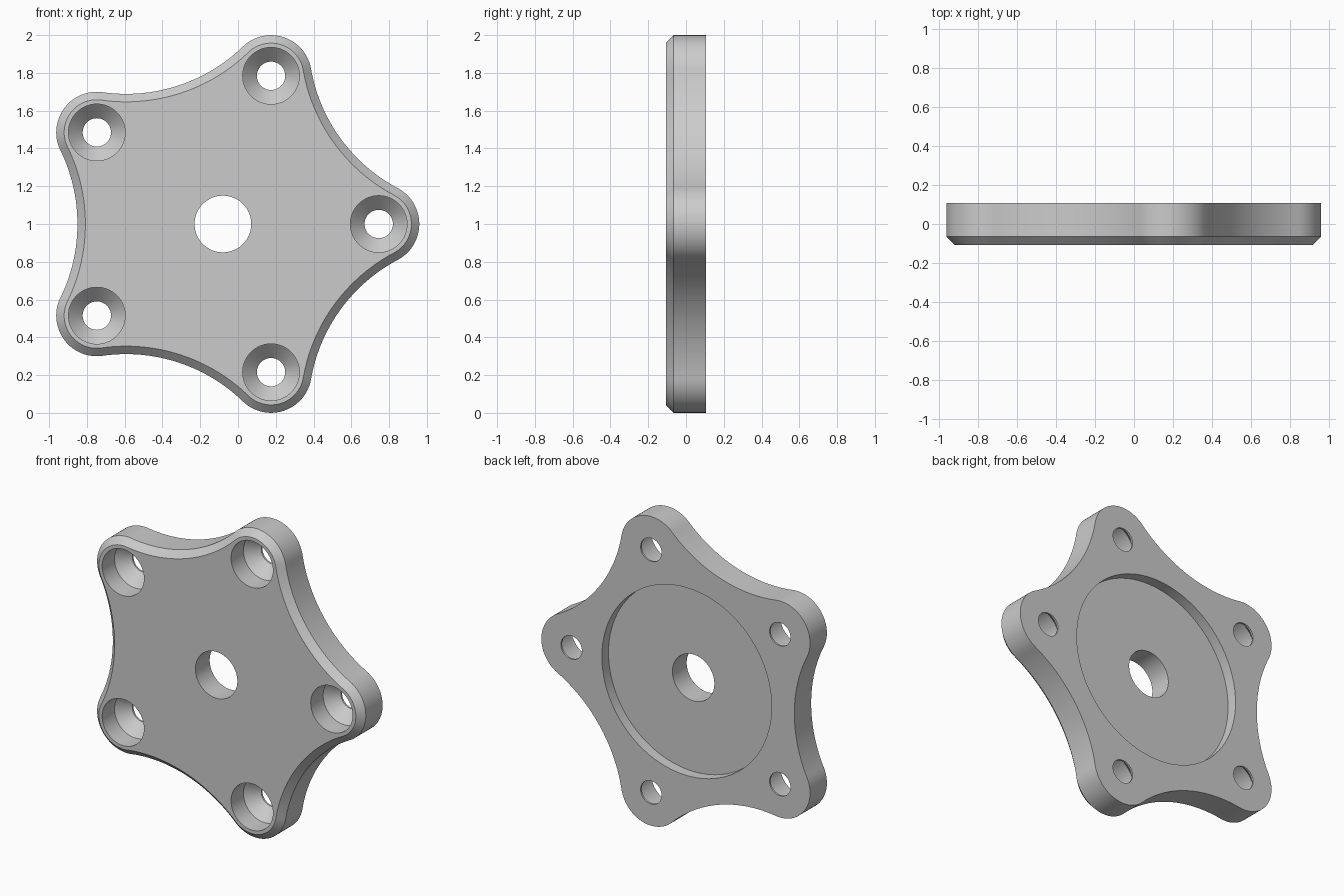
import bpy, bmesh, math
from mathutils import Matrix, Vector

cube = bpy.data.objects.get("Cube")
if cube:
    bpy.data.objects.remove(cube, do_unlink=True)

LOBES = 5
HUB_X, HUB_Z = -0.08, 1.0
HALF = 0.107                       # half of the plate thickness
BOLT_R, LOBE_R = 0.825, 0.215      # bolt circle, rounded tip
SCOOP_D, SCOOP_R = 1.66, 0.89      # concave side arcs
CHAMFER = 0.042

grey = bpy.data.materials.new("plain grey")
grey.use_nodes = True
colour = (0.6, 0.6, 0.6, 1)
grey.diffuse_color = colour
grey.node_tree.nodes["Principled BSDF"].inputs["Base Color"].default_value = colour


def outline(inset):
    """Star outline: convex tip arcs tangent to concave side arcs."""
    step = math.pi / LOBES
    tip = Vector((BOLT_R, 0))
    scoop = Vector((math.cos(step), math.sin(step))) * SCOOP_D
    reach = scoop - tip
    a = math.atan2(reach.y, reach.x)
    sweep = a + math.pi - (step + math.pi)
    points = []
    for i in range(LOBES):
        turn = Matrix.Rotation(2 * step * i, 2)
        for k in range(25):
            t = -a + 2 * a * k / 24
            points.append(turn @ (tip + (LOBE_R - inset) * Vector((math.cos(t), math.sin(t)))))
        for k in range(1, 32):
            t = step + math.pi + sweep * (1 - k / 16)
            points.append(turn @ (scoop + (SCOOP_R + inset) * Vector((math.cos(t), math.sin(t)))))
    return points


def circle(radius, count=96):
    return [Vector((math.cos(t), math.sin(t))) * radius
            for t in (2 * math.pi * k / count for k in range(count))]


def loft(name, sections, x=HUB_X, z=HUB_Z):
    """Closed solid through (y, outline points) sections."""
    bm = bmesh.new()
    rings = [[bm.verts.new((x + p.x, y, z + p.y)) for p in pts] for y, pts in sections]
    for low, high in zip(rings, rings[1:]):
        for k in range(len(low)):
            j = (k + 1) % len(low)
            bm.faces.new((low[k], low[j], high[j], high[k]))
    bm.faces.new(rings[0])
    bm.faces.new(rings[-1])
    bmesh.ops.recalc_face_normals(bm, faces=bm.faces)
    mesh = bpy.data.meshes.new(name)
    bm.to_mesh(mesh)
    bm.free()
    obj = bpy.data.objects.new(name, mesh)
    bpy.context.collection.objects.link(obj)
    mesh.materials.append(grey)
    return obj


# Plate with a chamfered front rim
plate = loft("star_plate", [(-HALF, outline(CHAMFER)),
                            (-HALF + CHAMFER, outline(0)),
                            (HALF, outline(0))])

# Centre bore and round recess in the back
cutters = [loft("centre_bore", [(-0.3, circle(0.15)), (0.3, circle(0.15))]),
           loft("back_recess", [(HALF - 0.068, circle(0.607)), (0.3, circle(0.607))])]

# Bolt holes: wide bore, conical seat, narrow exit
for i in range(LOBES):
    t = 2 * math.pi * i / LOBES
    cutters.append(loft("bolt_hole",
                        [(-0.3, circle(0.15, 64)), (0.02, circle(0.15, 64)),
                         (0.095, circle(0.075, 64)), (0.3, circle(0.075, 64))],
                        HUB_X + BOLT_R * math.cos(t), HUB_Z + BOLT_R * math.sin(t)))

bpy.ops.object.select_all(action='DESELECT')
bpy.context.view_layer.objects.active = plate
plate.select_set(True)
for cutter in cutters:
    mod = plate.modifiers.new("cut", 'BOOLEAN')
    mod.operation = 'DIFFERENCE'
    mod.solver = 'EXACT'
    mod.object = cutter
    bpy.ops.object.modifier_apply(modifier=mod.name)
for cutter in cutters:
    bpy.data.objects.remove(cutter, do_unlink=True)

bpy.ops.object.shade_smooth_by_angle(angle=math.radians(30))
